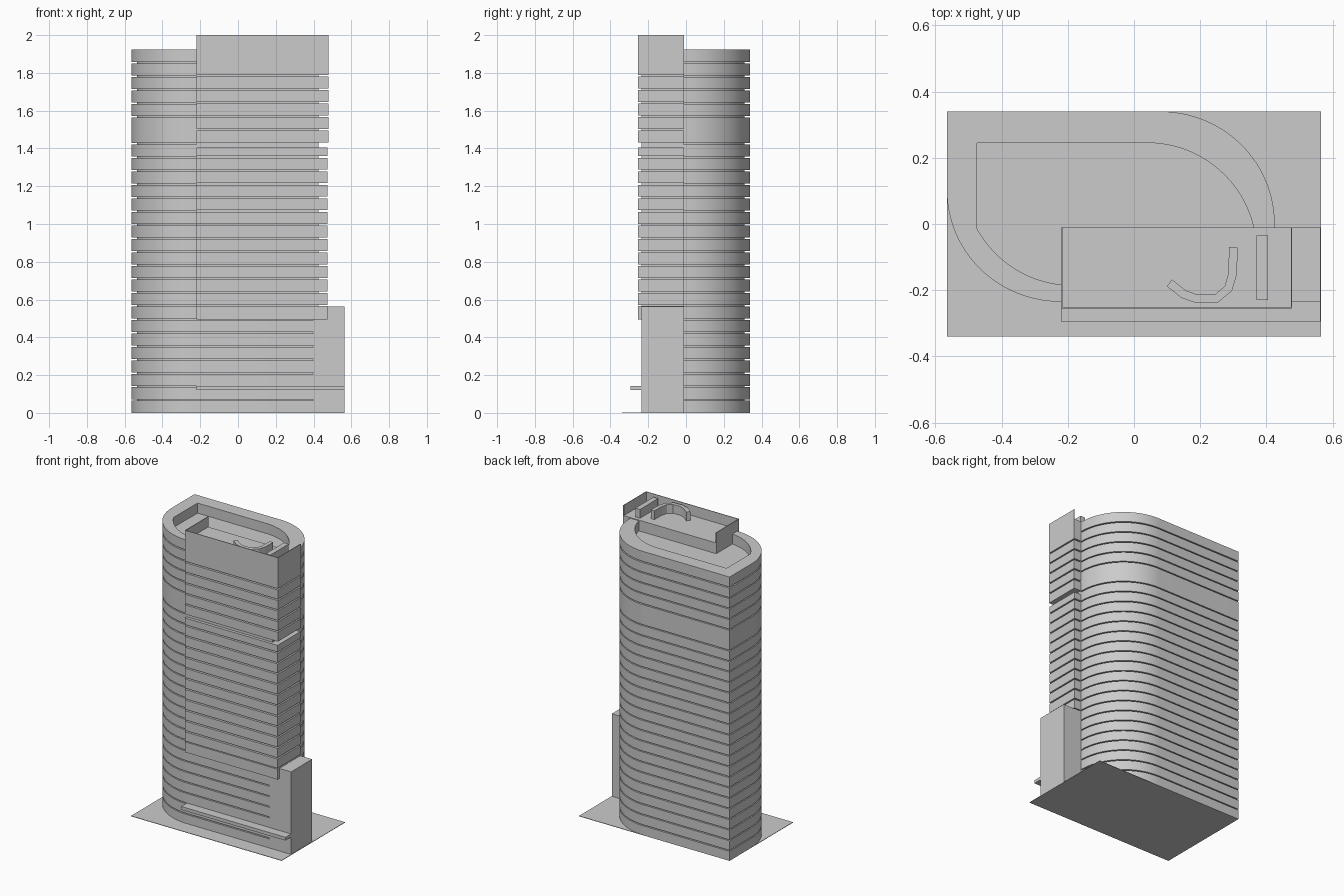
import bpy, bmesh, math
from mathutils import Vector

old = bpy.data.objects.get("Cube")
if old:
    bpy.data.objects.remove(old, do_unlink=True)

GREY = (0.6, 0.6, 0.6, 1)
mat = bpy.data.materials.new("pale grey")
mat.use_nodes = True
mat.diffuse_color = GREY
mat.node_tree.nodes["Principled BSDF"].inputs["Base Color"].default_value = GREY


def finish(bm, name, smooth=False):
    bmesh.ops.recalc_face_normals(bm, faces=bm.faces)
    mesh = bpy.data.meshes.new(name)
    bm.to_mesh(mesh)
    bm.free()
    mesh.materials.append(mat)
    obj = bpy.data.objects.new(name, mesh)
    bpy.context.collection.objects.link(obj)
    if smooth:
        bpy.ops.object.select_all(action='DESELECT')
        obj.select_set(True)
        bpy.context.view_layer.objects.active = obj
        bpy.ops.object.shade_smooth_by_angle(angle=math.radians(30))
    return obj


def add_prism(bm, loops, z0, z1):
    """Extrude an outline, with optional holes, from z0 to z1."""
    edges = []
    for loop in loops:
        vs = [bm.verts.new((x, y, z0)) for x, y in loop]
        edges += [bm.edges.new((v, vs[i - 1])) for i, v in enumerate(vs)]
    if len(loops) == 1:
        faces = [bm.faces.new(vs)]
    else:
        res = bmesh.ops.triangle_fill(bm, edges=edges, use_beauty=True, normal=(0, 0, 1))
        faces = [g for g in res["geom"] if isinstance(g, bmesh.types.BMFace)]
    res = bmesh.ops.extrude_face_region(bm, geom=faces, use_keep_orig=True)
    for g in res["geom"]:
        if isinstance(g, bmesh.types.BMVert):
            g.co.z = z1


def rect(x0, x1, y0, y1):
    return [(x0, y0), (x1, y0), (x1, y1), (x0, y1)]


def box(name, x0, x1, y0, y1, z0, z1):
    bm = bmesh.new()
    add_prism(bm, [rect(x0, x1, y0, y1)], z0, z1)
    return finish(bm, name)


def arc(cx, cy, rx, ry, a0, a1, n=28):
    angles = [math.radians(a0 + (a1 - a0) * i / n) for i in range(n + 1)]
    return [(cx + rx * math.cos(a), cy + ry * math.sin(a)) for a in angles]


def footprint(d=0.0):
    """Tower outline, moved inwards by d."""
    return ([(-0.565 + d, 0.34 - d)]
            + arc(0.08, 0, 0.345 - d, 0.34 - d, 90, 0)
            + [(0.425 - d, -0.235 + d)]
            + arc(-0.22, 0.1, 0.345 - d, 0.335 - d, 270, 180))


PITCH, GAP = 0.0714, 0.007
ROOF, TOP = 1.857, 1.925

# Tower: stacked floors with thin shadow joints around a recessed core
bm = bmesh.new()
z = 0.0
for k in range(1, 27):
    if k == 21:  # double-height floor
        continue
    joint = k * PITCH
    add_prism(bm, [footprint()], z, joint - GAP)
    z = joint
finish(bm, "tower_floors", smooth=True)

bm = bmesh.new()
add_prism(bm, [footprint(0.03)], 0.003, ROOF)
finish(bm, "tower_core", smooth=True)

# Roof rim with a sunken roof inside it
well = ([(-0.475, 0.245)] + arc(0.04, -0.085, 0.33, 0.33, 90, 13)
        + [(-0.22, -0.01)] + arc(-0.185, 0.145, 0.33, 0.33, 264, 208))
bm = bmesh.new()
add_prism(bm, [footprint(), well], ROOF, TOP)
finish(bm, "roof_rim", smooth=True)

# Front slab: one projecting band per floor
X0, X1, Y0, Y1 = -0.22, 0.475, -0.255, -0.01
STEP = 0.0717
bm = bmesh.new()
add_prism(bm, [rect(X0, X1, Y0, Y1)], 0.495, 0.565)
for k in range(19):
    low = 0.571 + STEP * k
    high = 1.405 if k == 11 else low + STEP - 0.009
    x1 = X1 if k < 12 else X1 + 0.003
    add_prism(bm, [rect(X0, x1, Y0, Y1)], low, high)
finish(bm, "front_slab_bands")
box("front_slab_core", X0 + 0.001, 0.425, -0.235, Y1 - 0.002, 0.5, 1.92)

# Slab roof deck and the parapet on three sides
T = 0.004
box("slab_roof_deck", X0, X1 + 0.003, Y0, Y1, 1.85, 1.93)
box("parapet_front", X0, X1 + 0.003, Y0, Y0 + T, 1.93, 2.0)
box("parapet_right", X0, X0 + T, Y0, Y1, 1.93, 2.0)
box("parapet_left", X1 + 0.003 - T, X1 + 0.003, Y0, Y1, 1.93, 2.0)

# Curved and straight screens on the slab roof
path = [Vector(p) for p in ((0.107, -0.178), (0.15, -0.212), (0.19, -0.226), (0.25, -0.224),
                            (0.285, -0.195), (0.298, -0.15), (0.3, -0.07))]
left, right = [], []
for i, p in enumerate(path):
    t = (path[min(i + 1, len(path) - 1)] - path[max(i - 1, 0)]).normalized()
    side = Vector((-t.y, t.x)) * 0.013
    left.append(tuple(p + side))
    right.append(tuple(p - side))
bm = bmesh.new()
add_prism(bm, [left + right[::-1]], 1.93, 1.99)
finish(bm, "curved_roof_screen")
box("straight_roof_screen", 0.37, 0.405, -0.23, -0.035, 1.93, 1.99)

# Low side block, entrance canopy and ground plate
box("side_block", 0.4, 0.563, -0.235, -0.01, 0, 0.563)
box("entrance_canopy", -0.22, 0.563, -0.295, -0.23, 0.12, 0.142)
box("ground_plate", -0.565, 0.565, -0.34, 0.34, 0, 0.003)
